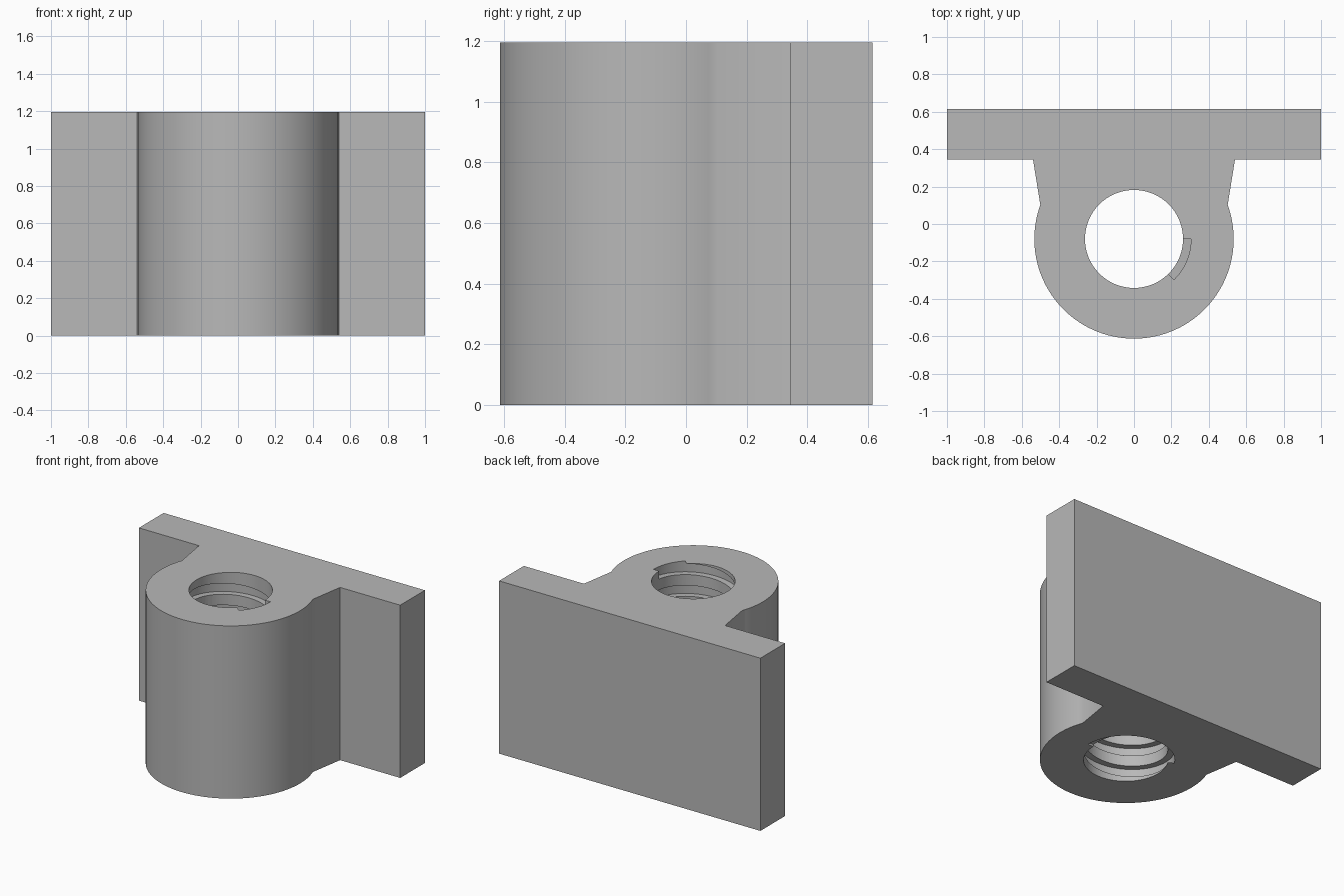
import bpy, bmesh, math

cube = bpy.data.objects.get("Cube")
if cube:
    bpy.data.objects.remove(cube, do_unlink=True)

HEIGHT = 1.195
CENTRE_Y = -0.08
BARREL_R, BORE_R, GROOVE_R = 0.533, 0.262, 0.305
PITCH, GROOVE_W, TURNS, STEPS = 0.15, 0.075, 8, 64

grey = bpy.data.materials.new("plain grey")
grey.use_nodes = True
colour = (0.48, 0.48, 0.48, 1)
grey.diffuse_color = colour
grey.node_tree.nodes["Principled BSDF"].inputs["Base Color"].default_value = colour


def make_object(name, bm):
    bmesh.ops.recalc_face_normals(bm, faces=bm.faces)
    mesh = bpy.data.meshes.new(name)
    bm.to_mesh(mesh)
    bm.free()
    mesh.materials.append(grey)
    obj = bpy.data.objects.new(name, mesh)
    bpy.context.collection.objects.link(obj)
    return obj


def prism(name, outline, z0, z1):
    bm = bmesh.new()
    face = bm.faces.new([bm.verts.new((x, y, z0)) for x, y in outline])
    top = bmesh.ops.extrude_face_region(bm, geom=[face])["geom"]
    verts = [v for v in top if isinstance(v, bmesh.types.BMVert)]
    bmesh.ops.translate(bm, verts=verts, vec=(0, 0, z1 - z0))
    return make_object(name, bm)


def arc(radius, start, end, count):
    angles = [start + (end - start) * i / count for i in range(count + 1)]
    return [(radius * math.cos(a), CENTRE_Y + radius * math.sin(a)) for a in angles]


def cut(target, cutter):
    mod = target.modifiers.new("cut", "BOOLEAN")
    mod.operation = "DIFFERENCE"
    mod.solver = "EXACT"
    mod.object = cutter
    bpy.context.view_layer.objects.active = target
    bpy.ops.object.modifier_apply(modifier=mod.name)
    bpy.data.objects.remove(cutter, do_unlink=True)


# Mounting plate, flared neck and round barrel as one outline
join = math.radians(20)
right_side = [(0.54, 0.345), (1, 0.345), (1, 0.615)]
left_side = [(-x, y) for x, y in reversed(right_side)]
barrel = arc(BARREL_R, -math.pi - join, join, 72)
body = prism("threaded_mount", barrel + right_side + left_side, 0, HEIGHT)

# Through bore
bore = prism("bore_cutter", arc(BORE_R, 0, 2 * math.pi, STEPS)[:-1], -0.2, HEIGHT + 0.2)
cut(body, bore)

# Square helical groove, ending in a notch at the top rim
bm = bmesh.new()
section = [(0.2, 0), (GROOVE_R, 0), (GROOVE_R, GROOVE_W), (0.2, GROOVE_W)]
start_z = HEIGHT - 0.056 - TURNS * PITCH
rings = []
for i in range(TURNS * STEPS + 1):
    a = 2 * math.pi * i / STEPS
    rise = start_z + PITCH * i / STEPS
    rings.append([bm.verts.new((r * math.cos(a), CENTRE_Y + r * math.sin(a), z + rise))
                  for r, z in section])
for low, high in zip(rings, rings[1:]):
    for k in range(4):
        n = (k + 1) % 4
        bm.faces.new((low[k], low[n], high[n], high[k]))
bm.faces.new(rings[0])
bm.faces.new(rings[-1])
cut(body, make_object("thread_cutter", bm))

# Smooth round walls, crisp edges
bpy.ops.object.select_all(action="DESELECT")
body.select_set(True)
bpy.context.view_layer.objects.active = body
bpy.ops.object.shade_smooth_by_angle(angle=math.radians(30))
